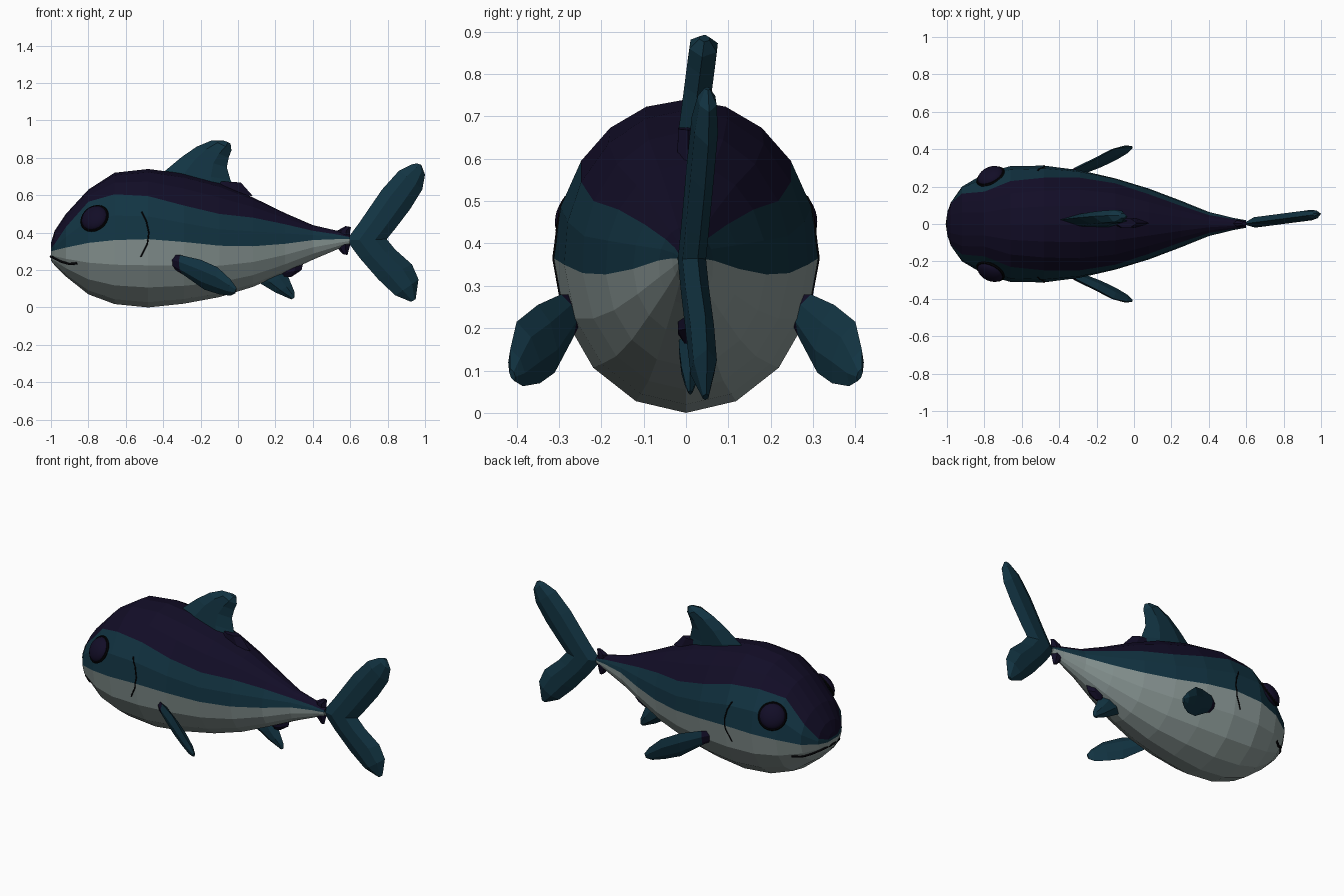
import bpy
import bmesh
import math
from mathutils import Vector
from mathutils.bvhtree import BVHTree

if "Cube" in bpy.data.objects:
    bpy.data.objects.remove(bpy.data.objects["Cube"], do_unlink=True)


def make_material(name, red, green, blue):
    material = bpy.data.materials.new(name)
    material.use_nodes = True
    colour = (red, green, blue, 1)
    material.diffuse_color = colour
    shader = next(n for n in material.node_tree.nodes if n.type == 'BSDF_PRINCIPLED')
    shader.inputs["Base Color"].default_value = colour
    shader.inputs["Roughness"].default_value = 0.8
    return material


belly_grey = make_material("belly grey", 0.26, 0.32, 0.31)
teal = make_material("deep teal", 0.006, 0.034, 0.055)
navy = make_material("dark navy", 0.006, 0.004, 0.02)
black = make_material("black", 0.001, 0.001, 0.002)


def finish(bm, name, materials):
    """Turn a bmesh into a flat shaded object."""
    bmesh.ops.recalc_face_normals(bm, faces=bm.faces)
    mesh = bpy.data.meshes.new(name)
    bm.to_mesh(mesh)
    bm.free()
    for material in materials:
        mesh.materials.append(material)
    obj = bpy.data.objects.new(name, mesh)
    bpy.context.collection.objects.link(obj)
    return obj


# Body stations: x, bottom, top, half width, belly line, back line
STATIONS = [
    (-1.0, .25, .345, .05, .30, .315),
    (-.98, .225, .41, .115, .305, .34),
    (-.92, .165, .50, .20, .32, .43),
    (-.8, .07, .63, .27, .345, .565),
    (-.66, .018, .72, .31, .36, .605),
    (-.48, 0, .74, .312, .365, .595),
    (-.29, .02, .715, .288, .35, .545),
    (-.1, .055, .665, .245, .33, .5),
    (.08, .11, .588, .19, .327, .48),
    (.25, .185, .505, .125, .34, .445),
    (.4, .255, .44, .065, .36, .41),
    (.53, .31, .41, .033, .365, .39),
    (.6, .34, .385, .02, .365, .375),
]
BELLY_STEPS, SIDE_STEPS, BACK_STEPS = 4, 2, 3
HALF = BELLY_STEPS + SIDE_STEPS + BACK_STEPS
RING = 2 * HALF


def body_ring(station):
    """Ellipse whose vertices follow both colour lines."""
    x, low, high, width, belly_line, back_line = station
    middle, radius = (low + high) / 2, (high - low) / 2
    first = math.acos((middle - belly_line) / radius)
    second = math.acos((middle - back_line) / radius)
    angles = [first * i / BELLY_STEPS for i in range(BELLY_STEPS)]
    angles += [first + (second - first) * i / SIDE_STEPS for i in range(SIDE_STEPS)]
    angles += [second + (math.pi - second) * i / BACK_STEPS for i in range(BACK_STEPS + 1)]
    angles += [-a for a in angles[HALF - 1:0:-1]]
    return [(x, width * math.sin(a), middle - radius * math.cos(a)) for a in angles]


def band(step):
    """Colour band of a step counted up from the keel."""
    if step < BELLY_STEPS:
        return 0
    return 1 if step < BELLY_STEPS + SIDE_STEPS else 2


bm = bmesh.new()
rings = [[bm.verts.new(p) for p in body_ring(s)] for s in STATIONS]
for a, b in zip(rings, rings[1:]):
    for j in range(RING):
        k = (j + 1) % RING
        face = bm.faces.new((a[j], a[k], b[k], b[j]))
        face.material_index = band(j if j < HALF else RING - 1 - j)
for ring in (rings[0], rings[-1]):
    for j in range(HALF):
        corners = [ring[j], ring[j + 1], ring[-j - 1], ring[-j % RING]]
        face = bm.faces.new(list(dict.fromkeys(corners)))
        face.material_index = band(j)
bmesh.ops.recalc_face_normals(bm, faces=bm.faces)
skin = BVHTree.FromBMesh(bm)
finish(bm, "body", [belly_grey, teal, navy])


def on_skin(x, z, side):
    """Point and normal of the body seen from one side."""
    point, normal, _, _ = skin.ray_cast(Vector((x, side, z)), Vector((0, -side, 0)))
    return point, normal


def loft_fin(name, sections, thickness, materials, root_steps=0):
    """Loft six-sided sections given as leading and trailing points."""
    bm = bmesh.new()
    middles = [(a + b) / 2 for a, b in sections]
    last = len(sections) - 1
    loops = []
    for i, (lead, trail) in enumerate(sections):
        span = middles[min(i + 1, last)] - middles[max(i - 1, 0)]
        chord = trail - lead
        offset = chord.cross(span).normalized() * thickness * min(1, chord.length / .12)
        front, rear = lead.lerp(trail, .3), lead.lerp(trail, .7)
        outline = (lead, front + offset, rear + offset, trail, rear - offset, front - offset)
        loops.append([bm.verts.new(p) for p in outline])
    for i, (a, b) in enumerate(zip(loops, loops[1:])):
        for j in range(len(a)):
            k = (j + 1) % len(a)
            face = bm.faces.new((a[j], a[k], b[k], b[j]))
            face.material_index = 0 if i >= root_steps else 1
    bm.faces.new(loops[0]).material_index = 1 if root_steps else 0
    bm.faces.new(loops[-1])
    return finish(bm, name, materials)


def upright(rows, lean):
    """Place rows of lead x, z and trail x, z on a gently leaning sheet."""
    return [(Vector((a, lean(a, b), b)), Vector((c, lean(c, d), d))) for a, b, c, d in rows]


# Dorsal fin and its dark base
loft_fin("dorsal_fin", upright([
    (-.43, .66, 0, .62), (-.39, .73, -.04, .68), (-.3, .805, -.06, .75),
    (-.22, .86, -.05, .80), (-.14, .893, -.035, .84), (-.08, .893, -.04, .876),
], lambda x, z: .02 + (z - .7) * .13), .033, [teal])
loft_fin("dorsal_base", upright([
    (-.14, .62, .08, .595), (-.1, .675, .015, .668),
], lambda x, z: .005), .025, [navy])

# Tail fin, swept from the lower tip to the upper tip
loft_fin("tail_fin", upright([
    (.925, .03, .95, .045), (.84, .065, .965, .15), (.75, .15, .93, .23),
    (.65, .265, .84, .31), (.58, .36, .795, .365), (.65, .455, .84, .42),
    (.77, .63, .92, .525), (.86, .73, .985, .63), (.93, .765, 1, .71),
    (.955, .77, .98, .762),
], lambda x, z: (x - .58) * .13), .028, [teal])
loft_fin("tail_base", upright([
    (.56, .285, .585, .28), (.515, .335, .6, .335), (.53, .41, .6, .41),
    (.575, .435, .605, .43),
], lambda x, z: .003), .028, [navy])

# Anal fin and its dark base
loft_fin("anal_fin", upright([
    (.09, .16, .25, .2), (.125, .125, .268, .165), (.2, .08, .287, .12),
    (.25, .058, .303, .08), (.285, .043, .303, .053),
], lambda x, z: .01), .026, [teal])
loft_fin("anal_base", upright([
    (.2, .23, .35, .245), (.22, .18, .34, .2), (.24, .165, .285, .163),
], lambda x, z: .005), .024, [navy])

# Pectoral fin sections: lead point then trail point, dark at the root
PECTORAL = [
    ((-.36, .26, .28), (-.35, .25, .21)), ((-.31, .295, .28), (-.30, .265, .18)),
    ((-.2, .35, .255), (-.18, .31, .095)), ((-.11, .4, .215), (-.1, .345, .07)),
    ((-.04, .415, .15), (-.04, .385, .063)), ((-.008, .415, .105), (-.015, .405, .075)),
]


def draw_line(name, points, radius):
    """Thin dark line lying on the skin."""
    curve = bpy.data.curves.new(name, 'CURVE')
    curve.dimensions = '3D'
    curve.bevel_depth = radius
    curve.bevel_resolution = 1
    curve.use_fill_caps = True
    spline = curve.splines.new('POLY')
    spline.points.add(len(points) - 1)
    for target, p in zip(spline.points, points):
        target.co = (*p, 1)
    curve.materials.append(black)
    bpy.context.collection.objects.link(bpy.data.objects.new(name, curve))


def trace(path, side, steps=6):
    """Sample a side-on path and drop it onto the skin."""
    points = []
    for (x, z), (x2, z2) in zip(path, path[1:]):
        for i in range(steps + 1):
            f = i / steps
            hit, _ = on_skin(x + (x2 - x) * f, z + (z2 - z) * f, side)
            if hit:
                points.append(hit)
    return points


GILL = [(-.515, .51), (-.49, .46), (-.477, .4), (-.485, .34), (-.52, .27)]
MOUTH = [(-.86, .236), (-.9, .232), (-.945, .245), (-.99, .268)]

for side, label in ((1, "left"), (-1, "right")):
    flip = Vector((1, side, 1))
    loft_fin(label + "_pectoral_fin",
             [(Vector(a) * flip, Vector(b) * flip) for a, b in PECTORAL],
             .022, [teal, navy], root_steps=1)
    draw_line(label + "_gill_line", trace(GILL, side), .004)

    # Bulging eye with a dark rim
    centre, normal = on_skin(-.767, .476, side)
    turn = normal.to_track_quat('Z', 'Y').to_euler()
    bpy.ops.mesh.primitive_uv_sphere_add(segments=20, ring_count=12, radius=.074,
                                         location=centre, rotation=turn)
    eye = bpy.context.object
    eye.name = label + "_eye"
    eye.scale.z = .55
    eye.data.materials.append(navy)
    bpy.ops.object.shade_smooth()
    bpy.ops.mesh.primitive_torus_add(major_segments=24, minor_segments=6, major_radius=.074,
                                     minor_radius=.008, location=centre, rotation=turn)
    rim = bpy.context.object
    rim.name = label + "_eye_rim"
    rim.data.materials.append(black)

# Mouth wraps round the snout
draw_line("mouth", trace(MOUTH, 1) + [Vector((-1, 0, .272))] + trace(MOUTH, -1)[::-1], .007)
